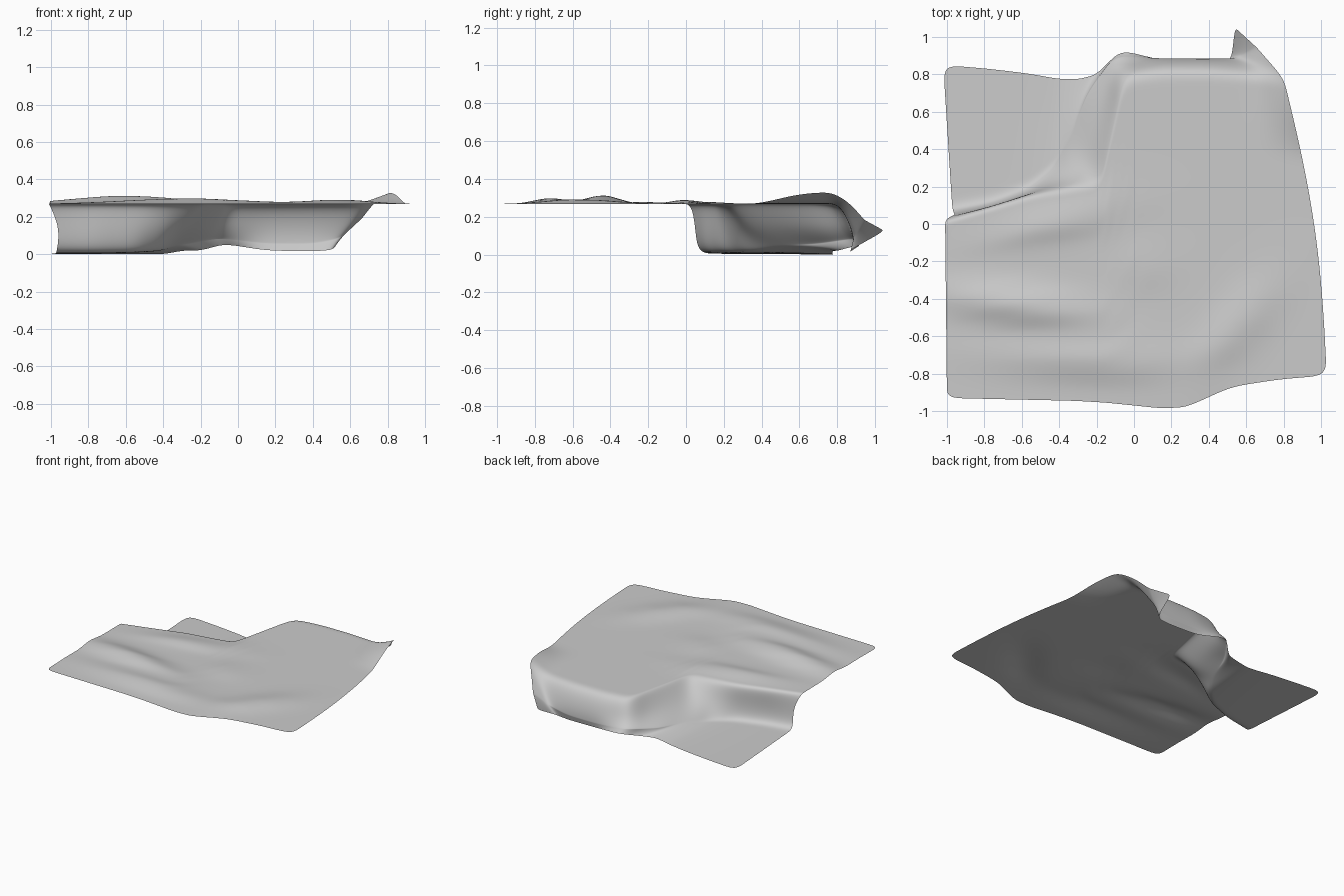
import bpy, math
from mathutils import Vector

if "Cube" in bpy.data.objects:
    bpy.data.objects.remove(bpy.data.objects["Cube"])

TOP = 0.268   # height of the flat upper area

# Each cloth strand runs front to back:
# front x,y | lip x,y | mid-wall x,y | foot x,y,z | back end x,y,z
strands = [
    (-1.00, -.93, -1.01, .03, -.95, .05, -.97, .06, .005, -1.02, .85, .00),
    (-.78, -.935, -.77, .10, -.76, .09, -.76, .10, .005, -.78, .83, .00),
    (-.55, -.94, -.54, .17, -.54, .165, -.55, .18, .01, -.57, .805, .00),
    (-.32, -.945, -.35, .20, -.38, .24, -.42, .30, .02, -.40, .775, .00),
    (-.15, -.955, -.18, .23, -.26, .33, -.33, .47, .05, -.29, .775, .02),
    (.00, -.97, -.12, .52, -.19, .56, -.26, .68, .06, -.20, .80, .02),
    (.14, -.985, -.06, .80, -.10, .84, -.11, .90, .09, -.07, .93, .055),
    (.28, -.98, .14, .83, .15, .88, .15, .885, .06, .15, .875, .02),
    (.52, -.87, .40, .83, .40, .88, .40, .885, .06, .40, .87, .015),
    (.78, -.83, .64, .81, .59, .87, .55, .885, .09, .52, .87, .025),
    (1.03, -.81, .80, .78, .72, .87, .66, .94, .185, .54, 1.05, .125),
]

# Gentle wrinkles: centre x,y | half length | half width | angle | height
wrinkles = [
    (-.60, -.44, .40, .09, -8, .055),
    (-.25, -.72, .50, .10, -3, .035),
    (.55, -.55, .30, .09, 50, .035),
    (-.40, .03, .35, .08, 12, .035),
    (.05, -.22, .15, .10, 0, .015),
]


def wrinkle_height(x, y):
    h = 0
    for cx, cy, length, width, angle, height in wrinkles:
        a = math.radians(angle)
        dx, dy = x - cx, y - cy
        s = (dx * math.cos(a) + dy * math.sin(a)) / length
        t = (dy * math.cos(a) - dx * math.sin(a)) / width
        h += height * math.exp(-s * s - t * t)
    return h


def strand_points(s, u):
    front, lip = Vector((s[0], s[1], TOP)), Vector((s[2], s[3], TOP))
    pts = []
    for i in range(15):                      # flat upper area
        f = 0.95 * i / 14
        p = front.lerp(lip, f)
        if u > 0.9:                          # right edge bows outward
            p.x += 0.05 * (u - 0.9) * 10 * math.sin(math.pi * f)
        fade = min(1, i / 2) * min(1, (14 - i) / 2)
        p.z += wrinkle_height(p.x, p.y) * fade
        pts.append(p)
    foot, end = Vector(s[6:9]), Vector(s[9:12])
    corner = max(0, (u - 0.9) * 10)          # raised rear right corner
    for p, k in ((pts[-3], .025), (pts[-2], .05), (pts[-1], .06), (lip, .06)):
        p.z += k * corner
    mid = Vector((s[4], s[5], 0.14 + 0.13 * corner))
    pts += [lip, mid, foot]
    pts += [foot.lerp(end, f) for f in (.12, .35, .6, .85, 1)]
    return pts


# Cloth cage: strands plus one halfway between each pair
rows = []
n = (len(strands) - 1) * 2
for j in range(n + 1):
    a, b = strands[j // 2], strands[min(j // 2 + 1, len(strands) - 1)]
    t = 0.5 * (j % 2)
    rows.append(strand_points([p + (q - p) * t for p, q in zip(a, b)], j / n))

m = len(rows[0])
verts = [p for r in rows for p in r]
faces = [(j * m + i, (j + 1) * m + i, (j + 1) * m + i + 1, j * m + i + 1)
         for j in range(n) for i in range(m - 1)]
mesh = bpy.data.meshes.new("draped_cloth")
mesh.from_pydata(verts, [], faces)
cloth = bpy.data.objects.new("draped_cloth", mesh)
bpy.context.collection.objects.link(cloth)

# Smooth the folds
mesh.polygons.foreach_set("use_smooth", [True] * len(mesh.polygons))
sub = cloth.modifiers.new("smooth", 'SUBSURF')
sub.levels = sub.render_levels = 3
